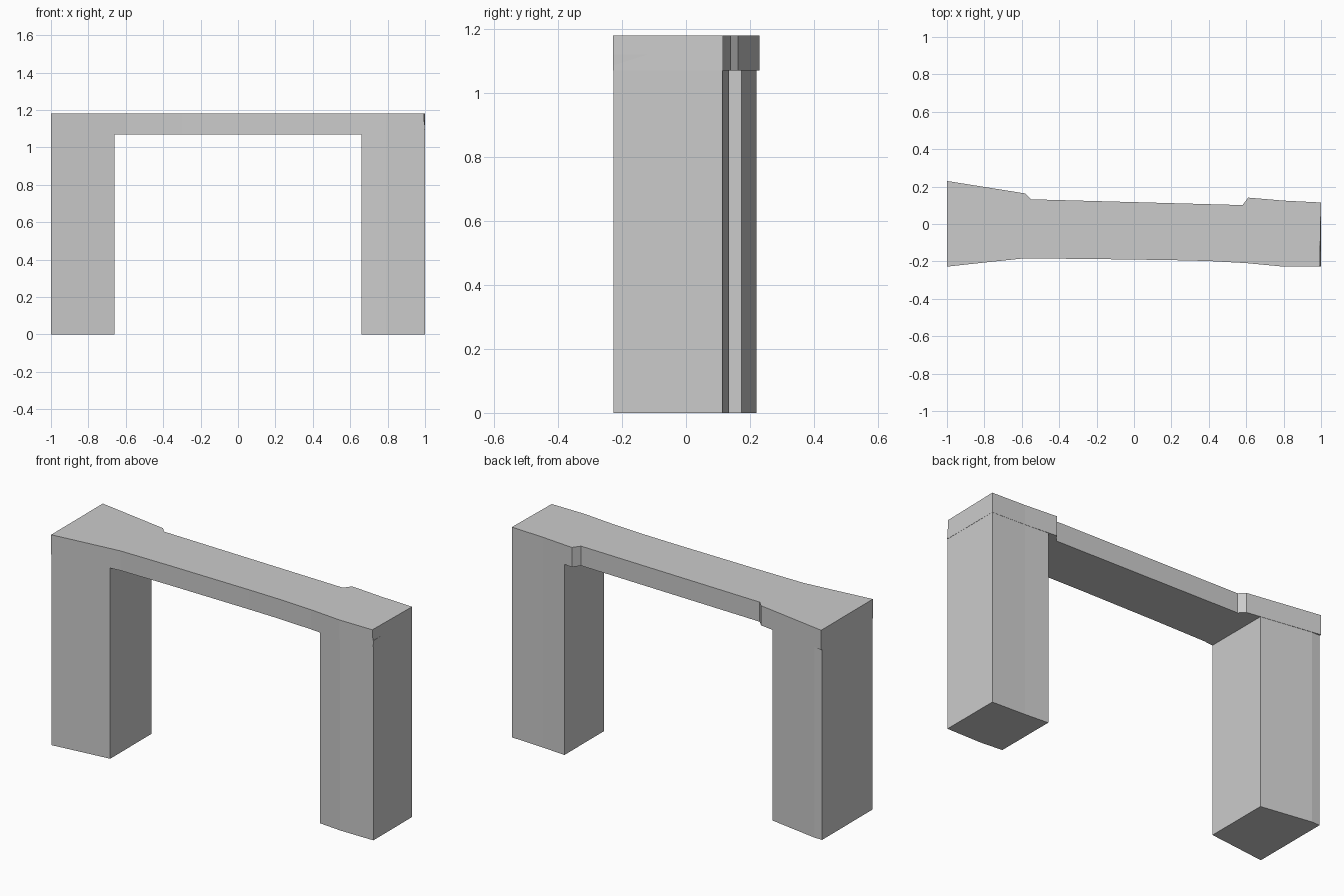
import bpy, bmesh

if "Cube" in bpy.data.objects:
    bpy.data.objects.remove(bpy.data.objects["Cube"])


def prism(name, outline, z0, z1):
    """Extrude a top-view outline between two heights."""
    bm = bmesh.new()
    base = bm.faces.new([bm.verts.new((x, y, z0)) for x, y in outline])
    ext = bmesh.ops.extrude_face_region(bm, geom=[base])
    for v in ext["geom"]:
        if isinstance(v, bmesh.types.BMVert):
            v.co.z = z1
    bmesh.ops.recalc_face_normals(bm, faces=bm.faces)
    me = bpy.data.meshes.new(name)
    bm.to_mesh(me)
    bm.free()
    ob = bpy.data.objects.new(name, me)
    bpy.context.collection.objects.link(ob)
    return ob


# Lintel: flared ends with notched back edge
lintel = prism("gateway", [
    (-1, -0.228), (-0.8, -0.206), (-0.6, -0.185), (-0.3, -0.186), (0.2, -0.193),
    (0.4, -0.198), (0.6, -0.209), (0.79, -0.227), (1, -0.228),
    (1, 0.115), (0.8, 0.125), (0.61, 0.141), (0.58, 0.101),
    (-0.55, 0.132), (-0.58, 0.163), (-1, 0.23)], 1.07, 1.18)

# Slightly worn top corner at the right end
for v in lintel.data.vertices:
    if v.co.x > 0.99 and v.co.y < 0 and v.co.z > 1.1:
        v.co.x = 0.993

# Legs run up into the lintel
legs = {
    "left_leg": [(-0.999, -0.227), (-0.8, -0.205), (-0.66, -0.19),
                 (-0.66, 0.174), (-0.95, 0.22), (-0.999, 0.22)],
    "right_leg": [(0.66, -0.214), (0.79, -0.226), (0.999, -0.227),
                  (0.999, 0.114), (0.8, 0.124), (0.66, 0.135)],
}
parts = [prism(n, o, 0, 1.12) for n, o in legs.items()]

# Fuse legs and lintel into one clean shell
for p in parts:
    mod = lintel.modifiers.new("join_" + p.name, 'BOOLEAN')
    mod.operation = 'UNION'
    mod.solver = 'EXACT'
    mod.object = p
deps = bpy.context.evaluated_depsgraph_get()
fused = bpy.data.meshes.new_from_object(lintel.evaluated_get(deps))
lintel.modifiers.clear()
lintel.data = fused
for p in parts:
    bpy.data.objects.remove(p)
